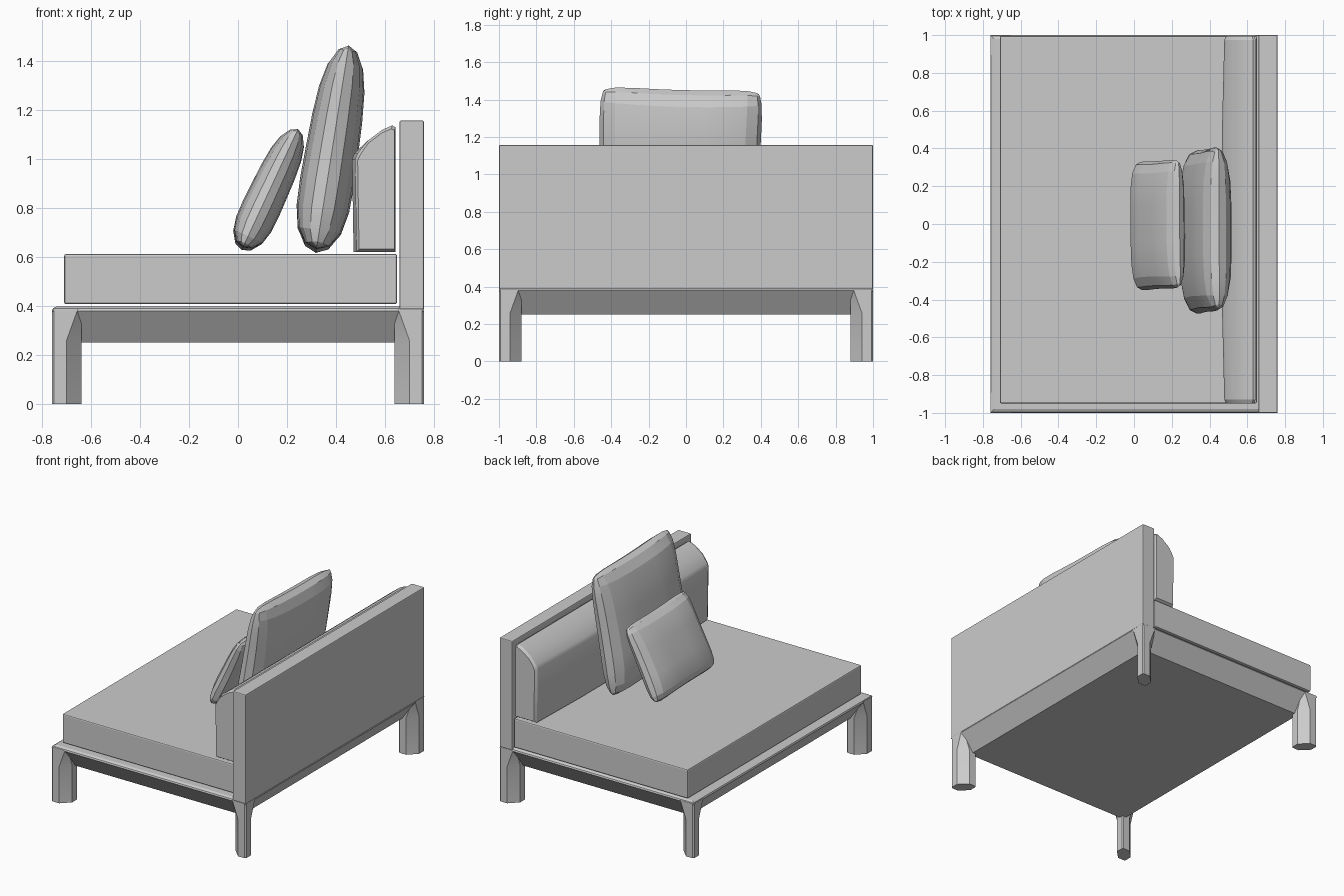
import bpy, bmesh, math
from mathutils import Matrix, Vector

cube = bpy.data.objects.get("Cube")
if cube:
    bpy.data.objects.remove(cube, do_unlink=True)

grey = bpy.data.materials.new("plain grey")
grey.use_nodes = True
colour = (0.6, 0.6, 0.6, 1)
grey.diffuse_color = colour
grey.node_tree.nodes["Principled BSDF"].inputs["Base Color"].default_value = colour


def finish(name, bm, bevel=0.0, smooth=None):
    bmesh.ops.recalc_face_normals(bm, faces=bm.faces)
    mesh = bpy.data.meshes.new(name)
    bm.to_mesh(mesh)
    bm.free()
    mesh.materials.append(grey)
    obj = bpy.data.objects.new(name, mesh)
    bpy.context.collection.objects.link(obj)
    if bevel:
        mod = obj.modifiers.new("soft edge", "BEVEL")
        mod.width = bevel
        mod.segments = 2
    if smooth:
        bpy.ops.object.select_all(action="DESELECT")
        obj.select_set(True)
        bpy.context.view_layer.objects.active = obj
        bpy.ops.object.shade_smooth_by_angle(angle=math.radians(smooth))
    return obj


def box(name, lo, hi, bevel):
    bm = bmesh.new()
    bmesh.ops.create_cube(bm, size=1)
    lo, hi = Vector(lo), Vector(hi)
    for v in bm.verts:
        v.co = (lo + hi) / 2 + v.co * (hi - lo)
    return finish(name, bm, bevel)


def loft(name, loops, smooth=None):
    """Skin a list of equal-length point loops and cap both ends."""
    bm = bmesh.new()
    rings = [[bm.verts.new(p) for p in loop] for loop in loops]
    n = len(rings[0])
    for a, b in zip(rings, rings[1:]):
        for i in range(n):
            j = (i + 1) % n
            bm.faces.new((a[i], a[j], b[j], b[i]))
    bm.faces.new(rings[0])
    bm.faces.new(rings[-1])
    return finish(name, bm, smooth=smooth)


# Platform with undercut sides and a softened rim
def rectangle(inset, z):
    x, y = 0.76 - inset, 1 - inset
    return [(-x, -y, z), (x, -y, z), (x, y, z), (-x, y, z)]


loft("platform", [rectangle(0.09, 0.25), rectangle(0.0, 0.38),
                  rectangle(0.004, 0.39), rectangle(0.02, 0.398)])


# Corner legs: hexagons stretched along the diagonal, flaring into the platform
def leg_section(sx, sy, z, cut, size=0.12):
    e = 0.008
    outline = [(e, 0), (cut, 0), (size, size - cut), (size, size - e),
               (size - e, size), (size - cut, size), (0, cut), (0, e)]
    return [(sx * (0.76 - a), sy * (1 - b), z) for a, b in outline]


for sx, side in ((-1, "front"), (1, "rear")):
    for sy, end in ((-1, "near"), (1, "far")):
        loft(f"{side}_{end}_leg",
             [leg_section(sx, sy, 0, 0.06), leg_section(sx, sy, 0.26, 0.06),
              leg_section(sx, sy, 0.385, 0.105)], smooth=25)

# Back panel and mattress
box("back_panel", (0.66, -1, 0.385), (0.76, 1, 1.157), 0.006)
box("mattress", (-0.71, -0.95, 0.407), (0.65, 0.995, 0.612), 0.008)


# Wedge bolster whose front swells towards the middle
def bolster_section(y, push, shrink):
    profile = [(0.47, 0.62), (0.464, 1.0), (0.475, 1.025), (0.53, 1.075),
               (0.59, 1.12), (0.63, 1.137), (0.643, 1.13), (0.643, 0.62)]
    cx, cz = 0.56, 0.86
    return [(cx + (x - cx) * (1 - shrink) + (push if x < 0.5 else 0), y,
             cz + (z - cz) * (1 - shrink)) for x, z in profile]


loft("bolster", [bolster_section(-0.95, 0.02, 0.05),
                 bolster_section(-0.93, 0.014, 0),
                 bolster_section(-0.45, 0.002, 0),
                 bolster_section(0.5, 0.002, 0),
                 bolster_section(0.975, 0.014, 0),
                 bolster_section(0.995, 0.02, 0.05)], smooth=25)


# Puffed cushions with rounded corners and slightly hollow sides
def cushion(name, centre, half_width, half_height, half_depth, lean, roll):
    bm = bmesh.new()
    for side in (-1, 1):
        made = bmesh.ops.create_grid(bm, x_segments=10, y_segments=10, size=1)
        for v in made["verts"]:
            u, w = (math.sin(c * math.pi / 2) for c in v.co.xy)
            puff = math.sqrt(max(0, (1 - u ** 4) * (1 - w ** 4)))
            corner = 1 - 0.07 * (u * w) ** 6
            y = u * half_width * corner * (1 - 0.035 * (1 - w * w))
            z = w * half_height * corner * (1 - 0.045 * (1 - u * u))
            depth = half_depth * (1 - 0.12 * w)
            v.co = (side * depth * puff, y, z)
    bmesh.ops.remove_doubles(bm, verts=bm.verts, dist=0.0005)
    turn = Matrix.Rotation(math.radians(lean), 4, "Y") @ Matrix.Rotation(math.radians(roll), 4, "X")
    bm.transform(Matrix.Translation(centre) @ turn)
    return finish(name, bm, smooth=12)


cushion("large_cushion", (0.385, -0.035, 1.04), 0.445, 0.435, 0.108, 9, -1.5)
cushion("small_cushion", (0.13, -0.005, 0.875), 0.35, 0.275, 0.078, 25, -1.5)
